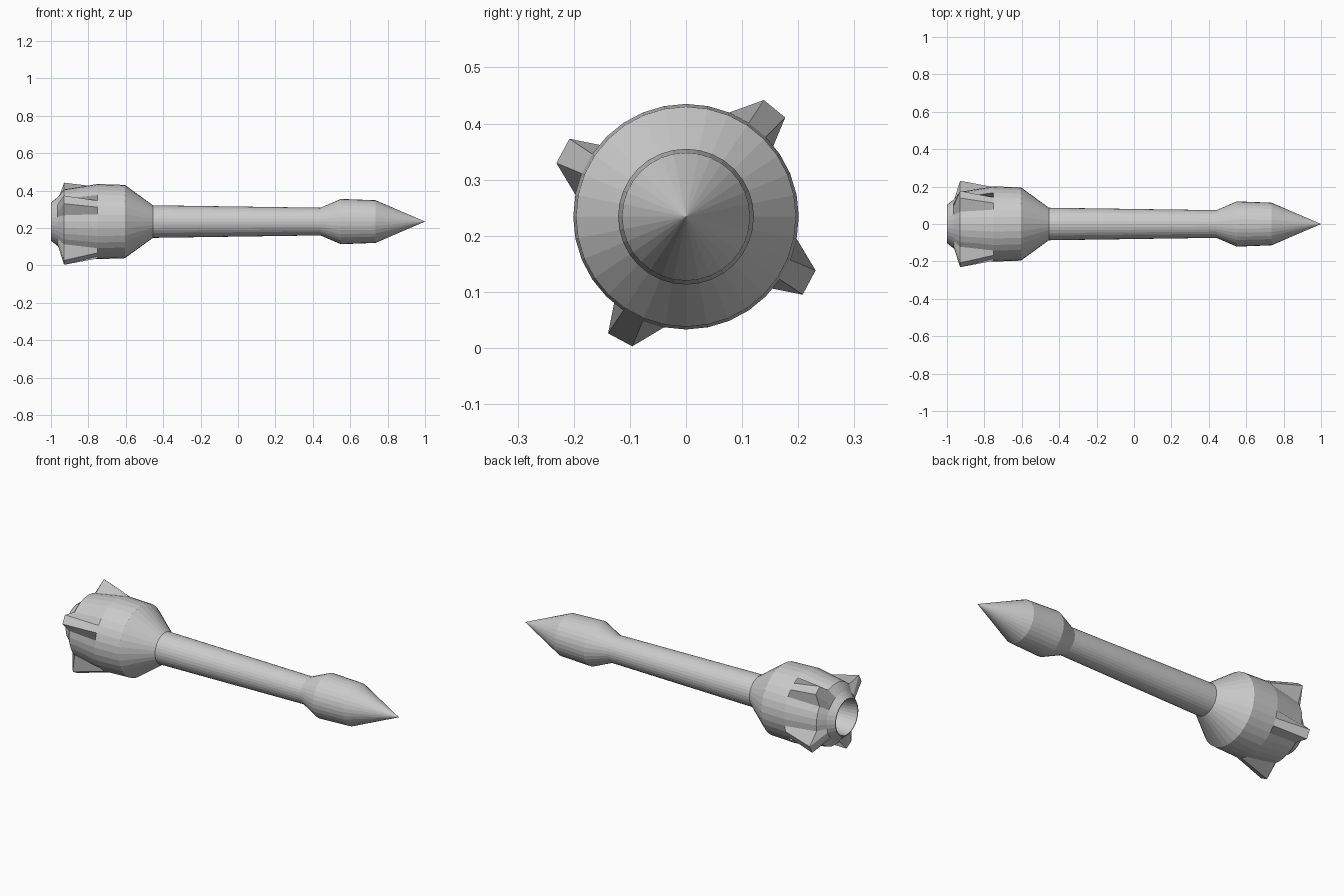
import bpy, bmesh, math

if "Cube" in bpy.data.objects:
    bpy.data.objects.remove(bpy.data.objects["Cube"])

SIDES = 32
AXIS_Z = 0.234
TAIL_RING = 4            # ring whose points are pulled out into fins
FIN_FACES = (4, 13, 21, 29)
FIN_R = 0.25

# (x, radius) from inside the nozzle, round the rim, along to the nose
PROFILE = [(-0.88, 0.075), (-1.0, 0.097), (-1.0, 0.102), (-0.965, 0.13),
           (-0.93, 0.172), (-0.75, 0.201), (-0.605, 0.196), (-0.455, 0.087),
           (0.44, 0.074), (0.55, 0.121), (0.735, 0.114)]


def ring(bm, index, x, r):
    pulled = set()
    if index == TAIL_RING:
        pulled = {k % SIDES for f in FIN_FACES for k in (f, f + 1)}
    verts = []
    for k in range(SIDES):
        a = 2 * math.pi * k / SIDES
        rr = FIN_R if k in pulled else r
        verts.append(bm.verts.new((x, rr * math.cos(a), AXIS_Z + rr * math.sin(a))))
    return verts


# Lathed rocket body with fins drawn out of the tail faces
bm = bmesh.new()
rings = [ring(bm, i, x, r) for i, (x, r) in enumerate(PROFILE)]
for a, b in zip(rings, rings[1:]):
    for k in range(SIDES):
        n = (k + 1) % SIDES
        bm.faces.new((a[k], a[n], b[n], b[k]))

# Nozzle floor and pointed nose
bm.faces.new(rings[0])
tip = bm.verts.new((1.0, 0, AXIS_Z))
for k in range(SIDES):
    bm.faces.new((rings[-1][k], rings[-1][(k + 1) % SIDES], tip))

bmesh.ops.recalc_face_normals(bm, faces=bm.faces)
mesh = bpy.data.meshes.new("rocket_body")
bm.to_mesh(mesh)
bm.free()
obj = bpy.data.objects.new("rocket_body", mesh)
bpy.context.collection.objects.link(obj)
